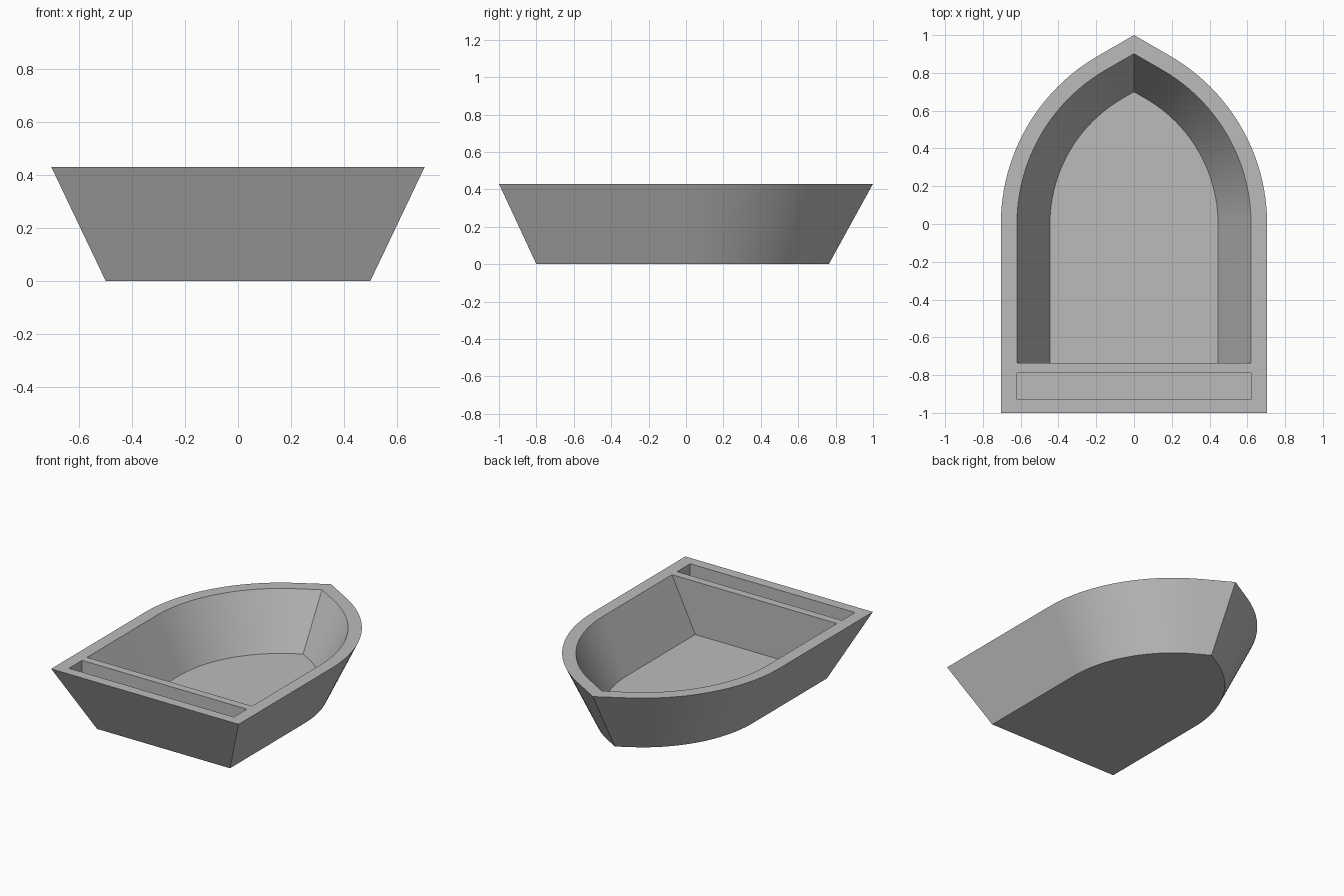
import bpy, bmesh
from math import sin, cos, radians

cube = bpy.data.objects.get("Cube")
if cube:
    bpy.data.objects.remove(cube, do_unlink=True)

HEIGHT, FLOOR = 0.43, 0.07
HALF_WIDTH, BOW_RADIUS = 0.705, 1.027
SLOT_X, SLOT_FRONT, SLOT_BACK, SLOT_DEPTH = 0.62, -0.93, -0.79, 0.11
STEPS = 24


def outline(inset, stern, z):
    """Plan outline: straight side, 60 degree arc, straight run to the bow."""
    r = BOW_RADIUS - inset
    cx = HALF_WIDTH - BOW_RADIUS
    side = [(HALF_WIDTH - inset, stern)]
    for i in range(STEPS + 1):
        a = radians(60 * i / STEPS)
        side.append((cx + r * cos(a), r * sin(a)))
    bow = [(0, 1 - inset / cos(radians(30)))]
    mirrored = [(-x, y) for x, y in reversed(side)]
    return [(x, y, z) for x, y in side + bow + mirrored]


def bridge(bm, a, b, skip_last=False):
    """Quads between two loops of equal length."""
    n = len(a)
    for i in range(n - 1 if skip_last else n):
        j = (i + 1) % n
        bm.faces.new((a[i], a[j], b[j], b[i]))


bm = bmesh.new()


def loop(points):
    return [bm.verts.new(p) for p in points]


# Hull shell: keel plate, outer sides, rim, inner sides, floor
keel = loop(outline(0.205, -0.8, 0))
rim_outer = loop(outline(0, -1, HEIGHT))
rim_inner = loop(outline(0.085, -0.735, HEIGHT))
floor = loop(outline(0.26, -0.735, FLOOR))
bm.faces.new(keel)
bridge(bm, keel, rim_outer)
bridge(bm, rim_outer, rim_inner, skip_last=True)
bridge(bm, rim_inner, floor)
bm.faces.new(floor)


# Stern deck with its recessed slot
def slot(z):
    return loop([(SLOT_X, SLOT_FRONT, z), (SLOT_X, SLOT_BACK, z),
                 (-SLOT_X, SLOT_BACK, z), (-SLOT_X, SLOT_FRONT, z)])


deck = [rim_outer[0], rim_inner[0], rim_inner[-1], rim_outer[-1]]
slot_top, slot_bottom = slot(HEIGHT), slot(HEIGHT - SLOT_DEPTH)
bridge(bm, deck, slot_top)
bridge(bm, slot_top, slot_bottom)
bm.faces.new(slot_bottom)

bmesh.ops.recalc_face_normals(bm, faces=bm.faces)
mesh = bpy.data.meshes.new("boat_hull")
bm.to_mesh(mesh)
bm.free()
hull = bpy.data.objects.new("boat_hull", mesh)
bpy.context.collection.objects.link(hull)

# Plain grey material
grey = bpy.data.materials.new("plain_grey")
grey.use_nodes = True
color = (0.5, 0.5, 0.5, 1)
grey.diffuse_color = color
grey.node_tree.nodes["Principled BSDF"].inputs["Base Color"].default_value = color
mesh.materials.append(grey)

# Smooth bow curve, sharp edges elsewhere
bpy.ops.object.select_all(action="DESELECT")
hull.select_set(True)
bpy.context.view_layer.objects.active = hull
bpy.ops.object.shade_smooth_by_angle(angle=radians(20))
